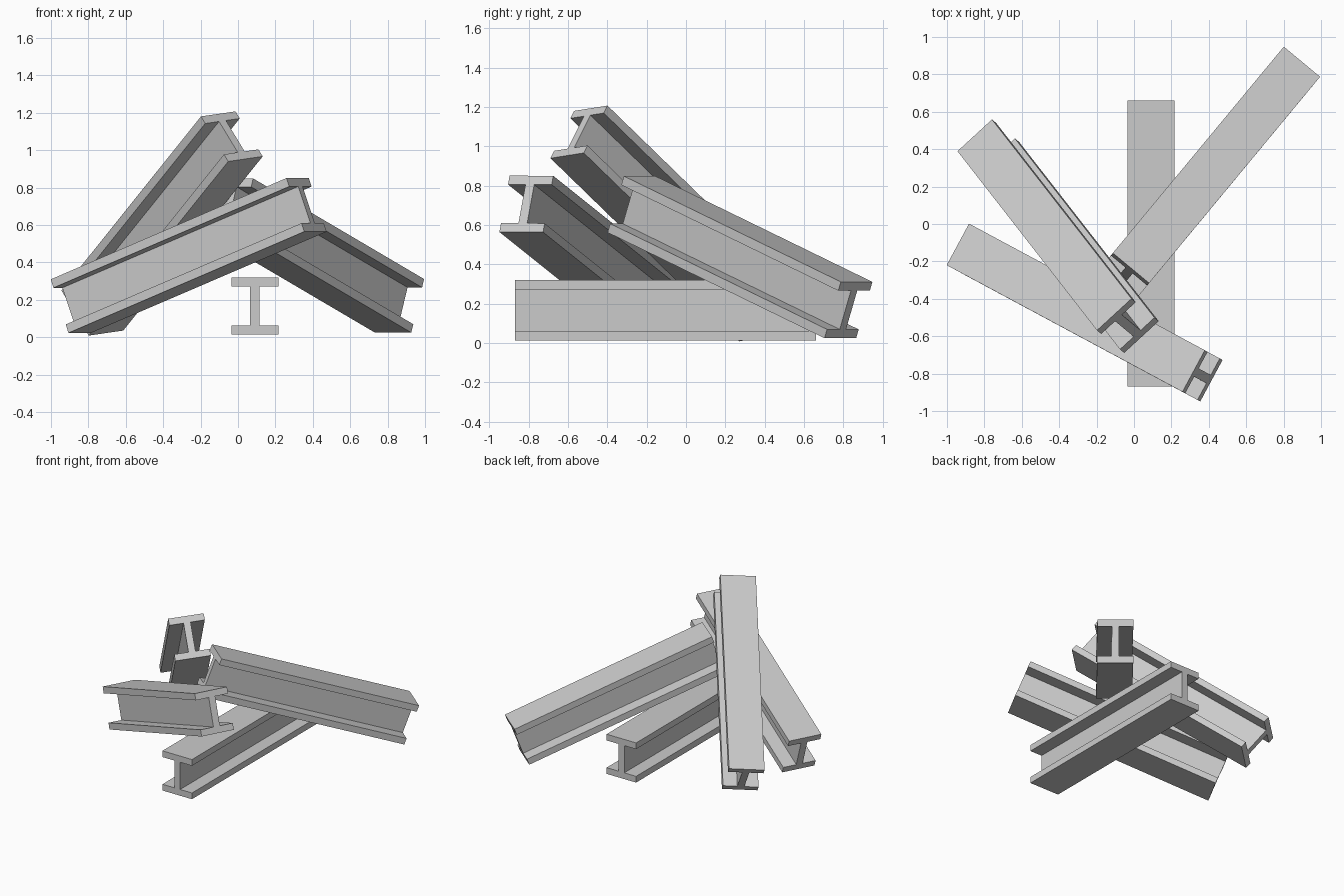
import bpy, bmesh
from mathutils import Vector, Matrix

if "Cube" in bpy.data.objects:
    bpy.data.objects.remove(bpy.data.objects["Cube"])

LENGTH, WIDTH, HEIGHT = 1.53, 0.252, 0.306
FLANGE, WEB = 0.048, 0.05

steel = bpy.data.materials.new("grey steel")
steel.diffuse_color = (0.6, 0.6, 0.6, 1)
steel.use_nodes = True
steel.node_tree.nodes["Principled BSDF"].inputs["Base Color"].default_value = steel.diffuse_color


def i_beam(name, low, high, side):
    """Beam whose top-flange centre line runs from low to high; side is its width direction."""
    low, high = Vector(low), Vector(high)
    along = (high - low).normalized()
    side = Vector(side)
    side = (side - along * side.dot(along)).normalized()
    up = along.cross(side)
    centre = (low + high) / 2 - up * HEIGHT / 2

    # I-shaped profile, swept along the beam
    w, h, t = WIDTH / 2, HEIGHT / 2, WEB / 2
    f = h - FLANGE
    quarter = [(w, h), (w, f), (t, f)]
    right = quarter + [(y, -z) for y, z in reversed(quarter)]
    profile = right + [(-y, z) for y, z in reversed(right)]
    bm = bmesh.new()
    face = bm.faces.new([bm.verts.new((-LENGTH / 2, y, z)) for y, z in profile])
    ext = bmesh.ops.extrude_face_region(bm, geom=[face], use_keep_orig=True)
    verts = [v for v in ext["geom"] if isinstance(v, bmesh.types.BMVert)]
    bmesh.ops.translate(bm, vec=(LENGTH, 0, 0), verts=verts)
    bmesh.ops.recalc_face_normals(bm, faces=bm.faces)
    mesh = bpy.data.meshes.new(name)
    bm.to_mesh(mesh)
    bm.free()
    mesh.materials.append(steel)
    obj = bpy.data.objects.new(name, mesh)
    bpy.context.collection.objects.link(obj)
    rot = Matrix((along, side, up)).transposed().to_4x4()
    obj.matrix_world = Matrix.Translation(centre) @ rot


# Beam lying flat on the ground
i_beam("ground_beam", (0.09, -0.87, 0.32), (0.09, 0.66, 0.32), (-1, 0, 0))
# Two beams leaning on the pile
i_beam("front_leaning_beam", (-0.94, -0.11, 0.31), (0.317, -0.785, 0.85), (0.12, 0.22, 0))
i_beam("back_leaning_beam", (0.9, 0.87, 0.31), (-0.018, -0.238, 0.85), (0.2, -0.165, 0))
# Steep, slightly rolled beam on top
i_beam("steep_beam", (-0.8525, 0.475, 0.262), (-0.105, -0.485, 1.195), (0.19, 0.17, 0.03))
